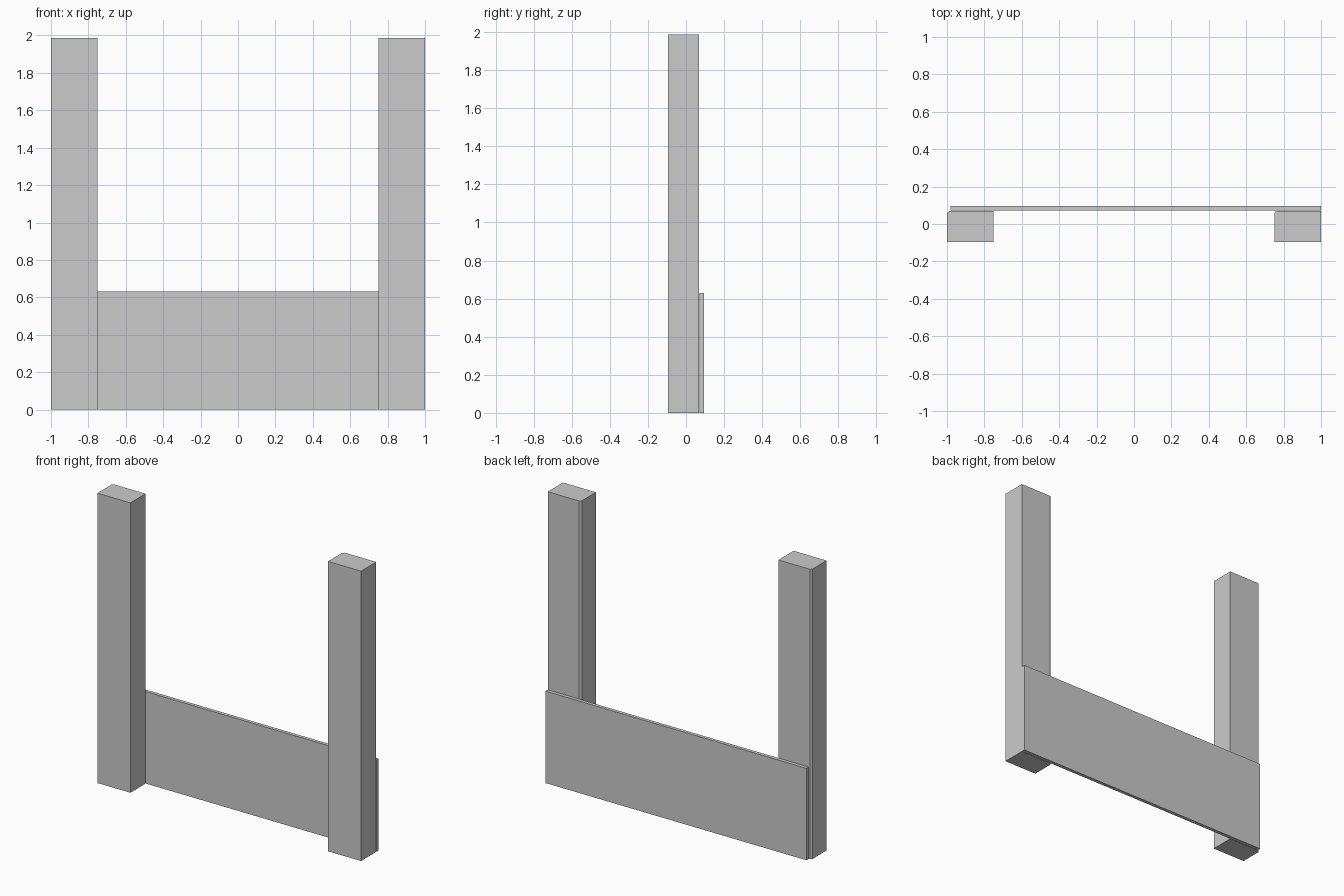
import bpy
import bmesh

if "Cube" in bpy.data.objects:
    bpy.data.objects.remove(bpy.data.objects["Cube"])


def extruded(name, outline, height):
    """Extrude an xy outline upward from the ground."""
    bm = bmesh.new()
    base = bm.faces.new([bm.verts.new((x, y, 0)) for x, y in outline])
    top = bmesh.ops.extrude_face_region(bm, geom=[base])["geom"]
    verts = [v for v in top if isinstance(v, bmesh.types.BMVert)]
    bmesh.ops.translate(bm, verts=verts, vec=(0, 0, height))
    bmesh.ops.recalc_face_normals(bm, faces=bm.faces)
    mesh = bpy.data.meshes.new(name)
    bm.to_mesh(mesh)
    bm.free()
    obj = bpy.data.objects.new(name, mesh)
    bpy.context.collection.objects.link(obj)
    return obj


# Two tall posts, each with a small chamfer on its back left corner
FRONT, BACK, WIDTH, CHAMFER = -0.095, 0.069, 0.25, 0.012
for name, left in (("left_post", -1.0), ("right_post", 0.75)):
    right = left + WIDTH
    extruded(name, [(left, FRONT), (right, FRONT), (right, BACK),
                    (left + CHAMFER, BACK), (left, BACK - CHAMFER)], 1.987)

# Thin panel across the back, flush with the right post
extruded("back_panel", [(-0.98, 0.071), (1.0, 0.071),
                        (1.0, 0.095), (-0.98, 0.095)], 0.63)
